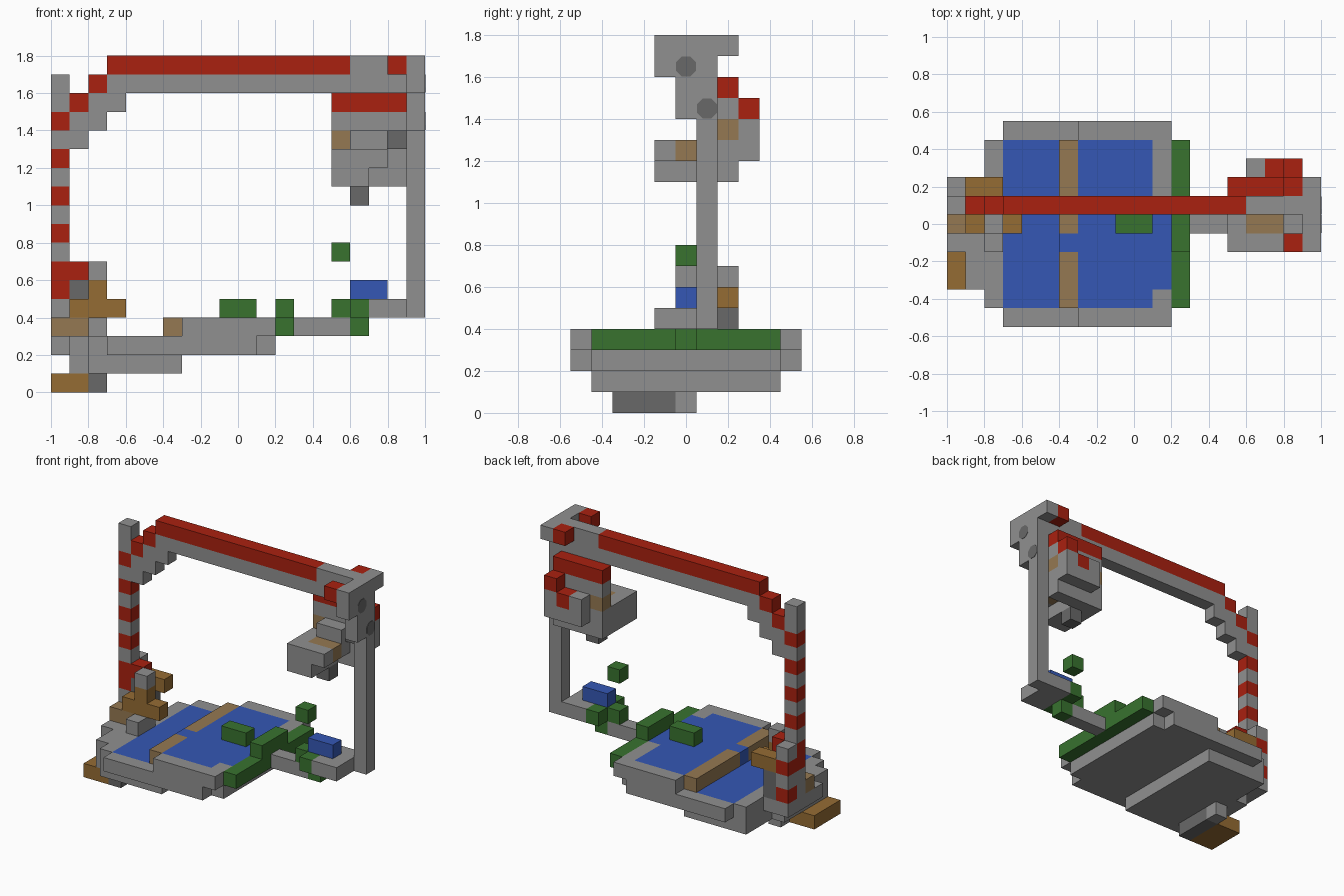
import bpy, bmesh, math
from mathutils import Vector, Matrix

default_cube = bpy.data.objects.get("Cube")
if default_cube:
    bpy.data.objects.remove(default_cube, do_unlink=True)

CELL = 0.1


def make_material(name, rgb):
    mat = bpy.data.materials.new(name)
    mat.use_nodes = True
    colour = (*rgb, 1)
    mat.diffuse_color = colour
    for node in mat.node_tree.nodes:
        if node.type == 'BSDF_PRINCIPLED':
            node.inputs["Base Color"].default_value = colour
    return mat


stone = make_material("stone grey", (.28, .28, .28))
dark = make_material("dark grey", (.14, .14, .14))
red = make_material("red", (.4, .015, .005))
brown = make_material("brown wood", (.3, .15, .034))
tan = make_material("tan wood", (.3, .19, .085))
green = make_material("leaf green", (.04, .17, .028))
blue = make_material("water blue", (.035, .097, .46))


def finish(name, bm, mat):
    mesh = bpy.data.meshes.new(name)
    bm.to_mesh(mesh)
    bm.free()
    mesh.materials.append(mat)
    obj = bpy.data.objects.new(name, mesh)
    bpy.context.collection.objects.link(obj)
    return obj


def block(name, mat, at, size=(1, 1, 1)):
    """Box on the cell grid: lowest corner cell and size in cells (y cells are centred on zero)."""
    size = Vector(size) * CELL
    low = Vector((at[0], at[1] - .5, at[2])) * CELL
    bm = bmesh.new()
    bmesh.ops.create_cube(bm, size=1)
    bmesh.ops.transform(bm, verts=bm.verts,
                        matrix=Matrix.Translation(low + size / 2) @ Matrix.Diagonal((*size, 1)))
    return finish(name, bm, mat)


# Lower pool: shallow base, rim and water flush with the rim
block("lower_pool_base", stone, (-8, -4, 1), (5, 9, 1))
block("lower_pool_base_end", stone, (-9, -3, 1), (1, 5, 1))
for side, y in (("front", -5), ("back", 5)):
    block("lower_pool_rim_" + side, stone, (-7, y, 2), (4, 1, 1))
block("lower_pool_water", blue, (-7, -4, 2), (4, 9, 1))
block("lower_pool_end_wide", stone, (-8, -4, 2), (1, 9, 1))
block("lower_pool_end_middle", stone, (-9, -3, 2), (1, 6, 1))
block("lower_pool_end_narrow", stone, (-10, -1, 2), (1, 4, 1))

# Upper pool
block("upper_pool_base", stone, (-3, -5, 2), (4, 11, 1))
block("upper_pool_base_end", stone, (1, -4, 2), (1, 9, 1))
for side, y in (("front", -5), ("back", 5)):
    block("upper_pool_rim_" + side, stone, (-3, y, 3), (5, 1, 1))
block("upper_pool_corner_front", stone, (1, -4, 3))
block("upper_pool_corner_back", stone, (1, 2, 3), (1, 3, 1))
block("upper_pool_water", blue, (-3, -4, 3), (4, 9, 1))
block("upper_pool_inlet", blue, (1, -3, 3), (1, 5, 1))

# Wooden weir between the pools, with a spill gap
block("weir_front", tan, (-4, -4, 3), (1, 3, 1))
block("weir_spill", blue, (-4, -1, 3))
block("weir_back", tan, (-4, 0, 3), (1, 5, 1))

# Plants and feed channel
block("hedge", green, (2, -4, 3), (1, 9, 1))
block("hedge_top", green, (2, -1, 4), (1, 3, 1))
block("floating_plant", green, (-1, 0, 4), (2, 1, 1))
block("feed_channel", stone, (3, 0, 3), (3, 1, 1))
block("shrub_root", green, (6, 0, 3))
block("shrub_cross", green, (6, -1, 4), (1, 3, 1))
block("shrub_side", green, (5, 0, 4))
block("falling_water", blue, (6, 0, 5), (2, 1, 1))
block("hanging_leaf", green, (5, 0, 7))

# Tall post with stepped head
block("post_foot", stone, (7, -1, 4), (2, 3, 1))
block("post", stone, (9, 1, 4), (1, 1, 10))
block("post_neck", stone, (9, 0, 14), (1, 2, 2))
block("post_collar", stone, (9, -1, 16), (1, 3, 1))
block("post_cap", stone, (9, -1, 17), (1, 4, 1))
for side, y in (("front", -1), ("back", 2)):
    block("cap_end_" + side, red, (8, y, 17))


# Round dark bolts on the side of the post head
def bolt(name, y, z):
    bm = bmesh.new()
    bmesh.ops.create_cone(bm, cap_ends=True, segments=8, radius1=.052, radius2=.052, depth=.006)
    turn = Matrix.Rotation(math.pi / 2, 4, 'Y') @ Matrix.Rotation(math.pi / 8, 4, 'Z')
    bmesh.ops.transform(bm, verts=bm.verts, matrix=Matrix.Translation((1, y, z)) @ turn)
    finish(name, bm, dark)


bolt("upper_bolt", 0, 1.65)
bolt("lower_bolt", .1, 1.45)

# Top beam with red ridge, stepping down to the striped column
block("beam", stone, (-7, 1, 16), (16, 1, 1))
block("beam_ridge", red, (-7, 1, 17), (13, 1, 1))
block("beam_ridge_end", stone, (6, 1, 17), (3, 1, 1))
for step in range(3):
    block("ridge_step", red, (-8 - step, 1, 16 - step))
for step in range(2):
    block("brace_step", stone, (-8 - step, 1, 15 - step), (2, 1, 1))
block("brace_foot", stone, (-9, 1, 13))

# Striped column and the short striped stub behind it
block("column_top", stone, (-10, 1, 15), (1, 1, 2))
for z in range(3, 14):
    striped = z in (5, 6) or (z > 6 and z % 2 == 0)
    block("column_stripe", red if striped else stone, (-10, 1, z))
for z in range(3, 7):
    block("stub_stripe", red if z % 2 else stone, (-10, 2, z))
block("column_bracket", red, (-9, 1, 6))
block("column_core", dark, (-9, 1, 3), (1, 1, 3))

# Wooden deck beside the column
block("deck_back_plank", brown, (-9, 2, 5), (2, 1, 1))
block("deck_back_support", dark, (-9, 2, 3), (1, 1, 2))
block("deck_front_plank", brown, (-9, 0, 4), (3, 1, 1))
block("deck_seat", brown, (-8, 0, 5))
block("deck_lamp", stone, (-8, 0, 6))
block("deck_step", tan, (-10, 0, 3), (2, 1, 1))
block("deck_stone", stone, (-8, -1, 3), (1, 2, 1))

# Landing under the lower pool
block("landing_plank", brown, (-10, -3, 0), (2, 3, 1))
block("landing_edge", dark, (-8, -3, 0), (1, 3, 1))
block("landing_stone", stone, (-8, 0, 0))

# Hanging house: back wall, red roof and rear bay
block("house_roof", red, (5, 2, 15), (4, 1, 1))
block("house_upper_wall", stone, (5, 2, 14), (4, 1, 1))
for name, x in (("right", 5), ("left", 8)):
    block("house_timber_" + name, tan, (x, 2, 13))
block("house_window_wall", stone, (6, 2, 13), (2, 1, 1))
block("house_window", dark, (8, 1.47, 13), (1, .04, 1))
block("house_lower_wall", stone, (5, 2, 11), (4, 1, 2))
block("rear_bay", stone, (6, 3, 12), (3, 1, 1))
block("rear_bay_end", stone, (6, 3, 13))
block("rear_bay_low_roof", red, (7, 3, 13))
block("rear_bay_wall", stone, (8, 3, 13))
block("rear_bay_high_roof", red, (8, 3, 14))

# Hanging house: front porch and its hanging base
block("porch_front", stone, (5, -1, 12), (3, 1, 1))
block("porch_end", stone, (5, 0, 12))
block("porch_floor", tan, (6, 0, 12), (2, 1, 1))
block("porch_back", stone, (5, 1, 12), (3, 1, 1))
block("porch_bench", stone, (6, 1, 13), (2, 1, 1))
block("porch_underside", stone, (5, -1, 11), (2, 3, 1))
block("porch_spout", dark, (6, 1, 10))
